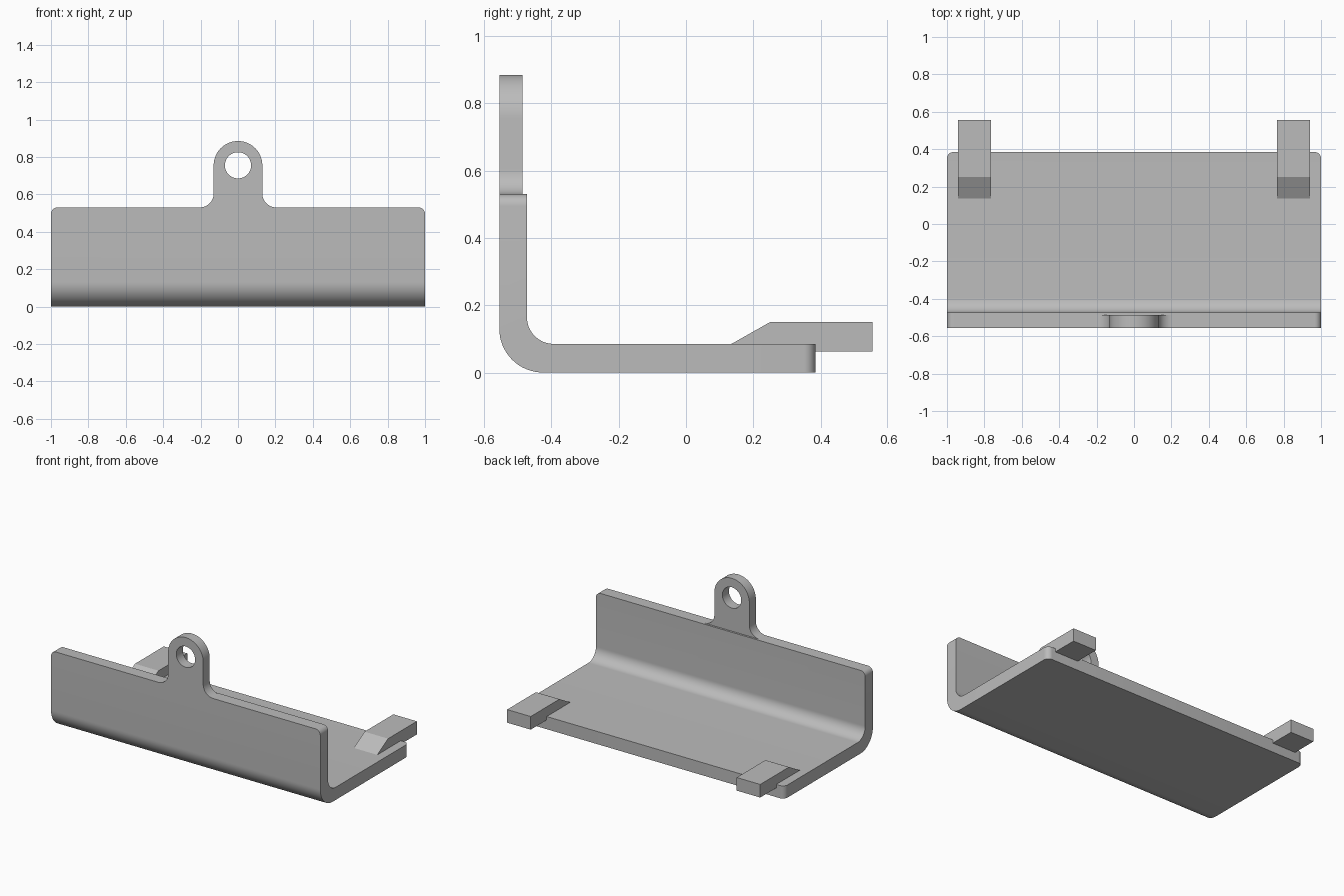
import bpy, bmesh, math
from mathutils import Vector

cube = bpy.data.objects.get("Cube")
if cube:
    bpy.data.objects.remove(cube, do_unlink=True)

grey = bpy.data.materials.new("plain grey")
grey.use_nodes = True
grey.diffuse_color = (0.5, 0.5, 0.5, 1)
grey.node_tree.nodes["Principled BSDF"].inputs["Base Color"].default_value = (0.5, 0.5, 0.5, 1)


def arc(cx, cy, r, start, end, n=16):
    """Points along an arc, angles in degrees."""
    angles = [math.radians(start + (end - start) * i / n) for i in range(n + 1)]
    return [(cx + r * math.cos(a), cy + r * math.sin(a)) for a in angles]


def prism(points, direction):
    """Closed solid from an outline swept along a direction."""
    bm = bmesh.new()
    face = bm.faces.new([bm.verts.new(p) for p in points])
    swept = bmesh.ops.extrude_face_region(bm, geom=[face], use_keep_orig=True)
    verts = [v for v in swept["geom"] if isinstance(v, bmesh.types.BMVert)]
    bmesh.ops.translate(bm, vec=Vector(direction), verts=verts)
    bmesh.ops.recalc_face_normals(bm, faces=bm.faces)
    return bm


def finish(bm, name, mirror=False):
    mesh = bpy.data.meshes.new(name)
    bm.to_mesh(mesh)
    bm.free()
    mesh.materials.append(grey)
    obj = bpy.data.objects.new(name, mesh)
    bpy.context.collection.objects.link(obj)
    bpy.ops.object.select_all(action="DESELECT")
    obj.select_set(True)
    bpy.context.view_layer.objects.active = obj
    bpy.ops.object.shade_smooth_by_angle(angle=math.radians(25))
    if mirror:
        obj.modifiers.new("Mirror", "MIRROR")
    return obj


FRONT, BACK, TOP, PLATE = -0.555, 0.385, 0.53, 0.085

# Bent plate: L section with a rounded bend
section = [(BACK, 0), (BACK, PLATE)]
section += arc(-0.393, 0.165, 0.08, 270, 180)
section += [(-0.473, TOP), (FRONT, TOP)]
section += arc(-0.425, 0.13, 0.13, 180, 270)
bm = prism([(-1, y, z) for y, z in section], (2, 0, 0))


def is_corner(edge):
    a, b = (v.co for v in edge.verts)
    on_rim = all(abs(p.z - TOP) < 1e-4 for p in (a, b)) or all(abs(p.y - BACK) < 1e-4 for p in (a, b))
    return on_rim and abs(a.x - b.x) < 1e-4


bmesh.ops.bevel(bm, geom=[e for e in bm.edges if is_corner(e)], offset=0.035,
                segments=8, profile=0.5, affect="EDGES")
finish(bm, "bent_plate")

# Hanging tab: half outline with eye hole and root fillet, mirrored
EYE = 0.755
half = [(0, TOP)]
half += arc(0.205, 0.605, 0.075, 270, 180)
half += arc(0, EYE, 0.13, 0, 90, 20)
half += arc(0, EYE, 0.07, 90, -90, 28)
bm = prism([(x, FRONT, z) for x, z in half], (0, 0.069, 0))
seam = [f for f in bm.faces if all(abs(v.co.x) < 1e-4 for v in f.verts)]
bmesh.ops.delete(bm, geom=seam, context="FACES")
finish(bm, "hanging_tab", mirror=True)

# Back prongs: ramped blocks overhanging the back edge
prong = [(0.135, PLATE), (0.25, 0.15), (0.555, 0.15), (0.555, 0.062),
         (BACK, 0.062), (BACK, PLATE)]
bm = prism([(0.765, y, z) for y, z in prong], (0.175, 0, 0))
finish(bm, "back_prongs", mirror=True)
